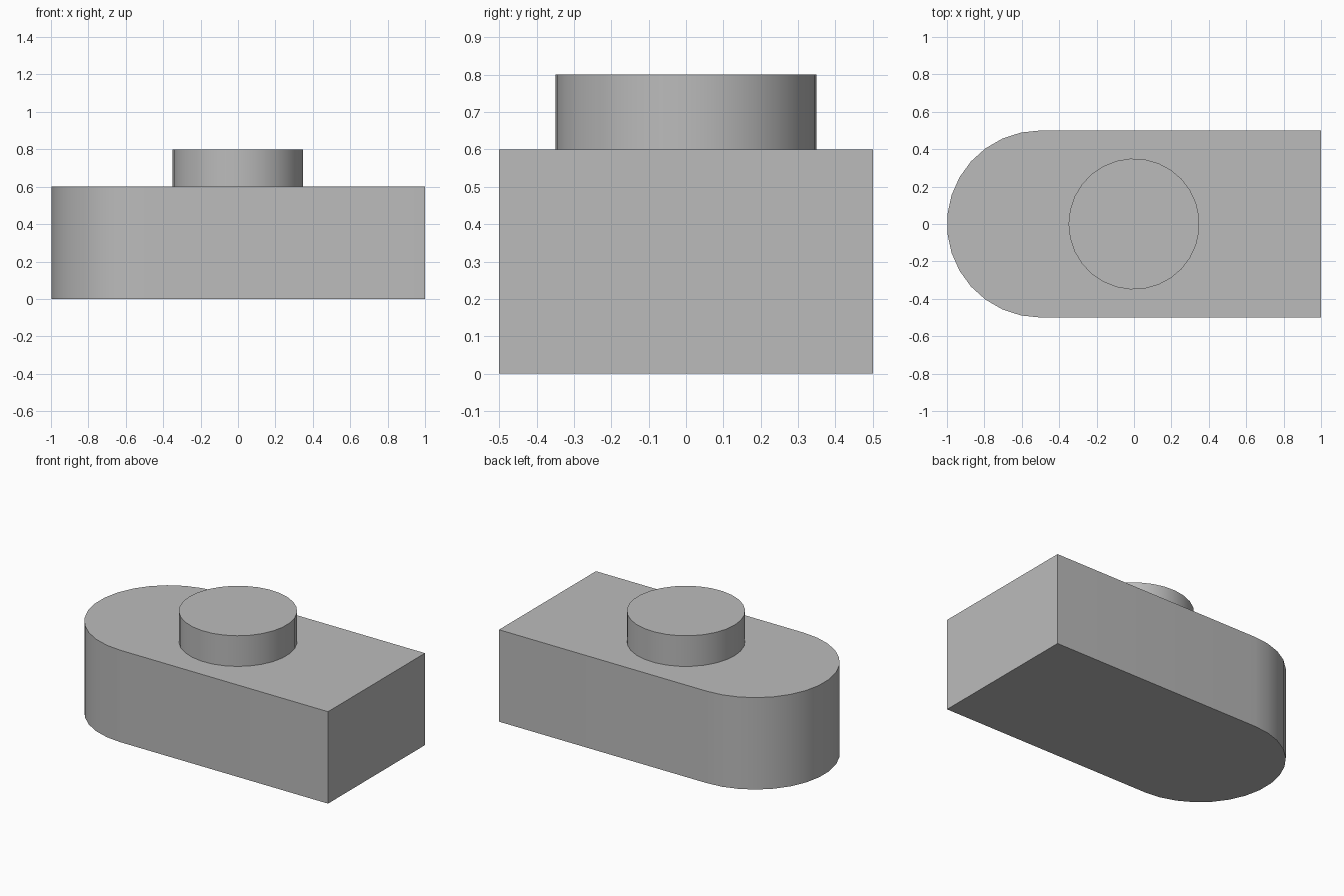
import bpy, bmesh
from math import pi, sin, cos, radians

cube = bpy.data.objects.get("Cube")
if cube:
    bpy.data.objects.remove(cube, do_unlink=True)

# One plain grey for the whole model
grey = bpy.data.materials.new("plain grey")
grey.use_nodes = True
grey.diffuse_color = (0.5, 0.5, 0.5, 1)
grey.node_tree.nodes["Principled BSDF"].inputs["Base Color"].default_value = (0.5, 0.5, 0.5, 1)


def arc(cx, radius, start, sweep, steps):
    """Points along an arc centred on (cx, 0)."""
    return [(cx + radius * cos(start + sweep * i / steps),
             radius * sin(start + sweep * i / steps)) for i in range(steps + 1)]


def extrude_outline(name, outline, bottom, top):
    """Closed prism from a counter-clockwise outline, smooth on the curved sides."""
    bm = bmesh.new()
    base = bm.faces.new([bm.verts.new((x, y, bottom)) for x, y in outline])
    result = bmesh.ops.extrude_face_region(bm, geom=[base], use_keep_orig=True)
    lifted = [v for v in result["geom"] if isinstance(v, bmesh.types.BMVert)]
    bmesh.ops.translate(bm, vec=(0, 0, top - bottom), verts=lifted)
    bmesh.ops.recalc_face_normals(bm, faces=bm.faces)
    mesh = bpy.data.meshes.new(name)
    bm.to_mesh(mesh)
    bm.free()
    mesh.materials.append(grey)
    obj = bpy.data.objects.new(name, mesh)
    bpy.context.collection.objects.link(obj)
    bpy.ops.object.select_all(action="DESELECT")
    obj.select_set(True)
    bpy.context.view_layer.objects.active = obj
    bpy.ops.object.shade_smooth_by_angle(angle=radians(30))
    return obj


# Block with one rounded end and one square end
block = [(1, -0.5), (1, 0.5)] + arc(-0.5, 0.5, pi / 2, pi, 15)
extrude_outline("rounded_block", block, 0, 0.6)

# Round stud on top
extrude_outline("round_stud", arc(0, 0.35, pi, 2 * pi, 29)[:-1], 0.6, 0.8)
